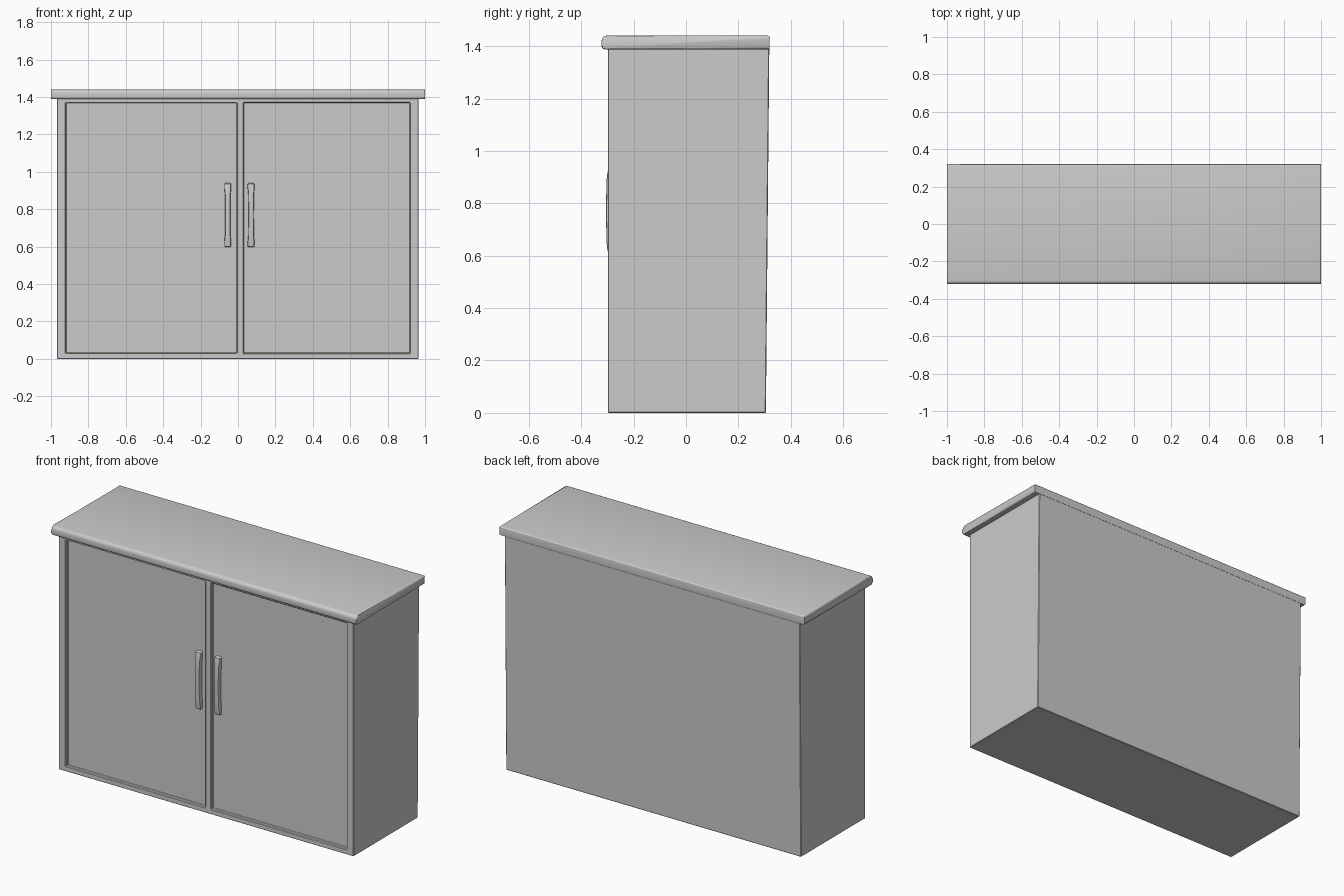
import bpy, bmesh
from math import sin, cos, radians

if "Cube" in bpy.data.objects:
    bpy.data.objects.remove(bpy.data.objects["Cube"])


def finish(name, bm, smooth=False):
    bmesh.ops.recalc_face_normals(bm, faces=bm.faces[:])
    me = bpy.data.meshes.new(name)
    bm.to_mesh(me)
    bm.free()
    ob = bpy.data.objects.new(name, me)
    bpy.context.collection.objects.link(ob)
    if smooth:
        bpy.ops.object.select_all(action='DESELECT')
        ob.select_set(True)
        bpy.context.view_layer.objects.active = ob
        bpy.ops.object.shade_smooth_by_angle(angle=radians(40))
    return ob


def loft(rings):
    """Skin a list of equal-length point rings and cap both ends."""
    bm = bmesh.new()
    vs = [[bm.verts.new(p) for p in r] for r in rings]
    n = len(vs[0])
    for a, b in zip(vs, vs[1:]):
        for i in range(n):
            bm.faces.new((a[i], a[(i + 1) % n], b[(i + 1) % n], b[i]))
    bm.faces.new(vs[0])
    bm.faces.new(vs[-1])
    return bm


def rect(x0, x1, y0, y1, z):
    return [(x0, y0, z), (x1, y0, z), (x1, y1, z), (x0, y1, z)]


# Cabinet body, back leaning out slightly towards the top
FRONT, PANEL = -0.298, -0.278
body = finish("cabinet_body", loft([rect(-0.968, 0.966, FRONT, 0.305, 0),
                                    rect(-0.968, 0.966, FRONT, 0.318, 1.39)]))

# Recessed door panels cut into the front, leaving frame and centre post
for side, x0, x1 in (("left", -0.92, -0.005), ("right", 0.03, 0.92)):
    cutter = finish(side + "_door_cutter",
                    loft([rect(x0, x1, -0.4, PANEL, 0.03), rect(x0, x1, -0.4, PANEL, 1.37)]))
    cutter.hide_render = True
    cutter.hide_set(True)
    mod = body.modifiers.new(side + "_door_recess", 'BOOLEAN')
    mod.operation = 'DIFFERENCE'
    mod.solver = 'EXACT'
    mod.object = cutter

# Soft outer edges
bev = body.modifiers.new("edge_softening", 'BEVEL')
bev.width = 0.003
bev.segments = 1
bev.limit_method = 'ANGLE'
bev.angle_limit = radians(60)


# Top slab: rounded nose profile (y, z) swept along x
def arc(cy, cz, r, a0, a1, n=5):
    return [(cy + r * cos(radians(a0 + (a1 - a0) * i / n)),
             cz + r * sin(radians(a0 + (a1 - a0) * i / n))) for i in range(n + 1)]


profile = ([(0.318, 1.388)] + arc(0.312, 1.432, 0.008, 0, 90, 3)
           + arc(-0.302, 1.42, 0.02, 90, 180) + arc(-0.31, 1.4, 0.012, 180, 270))
bm = loft([[(x, y, z) for y, z in profile] for x in (-1.0, 1.0)])
ends = [e for e in bm.edges
        if abs(e.verts[0].co.x - e.verts[1].co.x) < 1e-5
        and not all(v.co.y > 0.315 for v in e.verts)]
bmesh.ops.bevel(bm, geom=ends, offset=0.008, segments=3, profile=0.5, affect='EDGES')
finish("top_slab", bm, True)

# Door handles: slim bars, waisted in the middle and rounded at the ends
for side, cx in (("left", -0.055), ("right", 0.07)):
    rings = []
    for z, w, y in ((0.597, 0.013, -0.288), (0.602, 0.018, -0.296), (0.63, 0.018, -0.301),
                    (0.66, 0.015, -0.304), (0.77, 0.014, -0.305), (0.88, 0.015, -0.304),
                    (0.91, 0.018, -0.301), (0.935, 0.018, -0.296), (0.94, 0.013, -0.288)):
        c = 0.007
        rings.append([(cx - w, PANEL + 0.002, z), (cx - w, y + c, z), (cx - w + c * 0.3, y + c * 0.3, z),
                      (cx - w + c, y, z), (cx + w - c, y, z), (cx + w - c * 0.3, y + c * 0.3, z),
                      (cx + w, y + c, z), (cx + w, PANEL + 0.002, z)])
    finish(side + "_door_handle", loft(rings), True)
